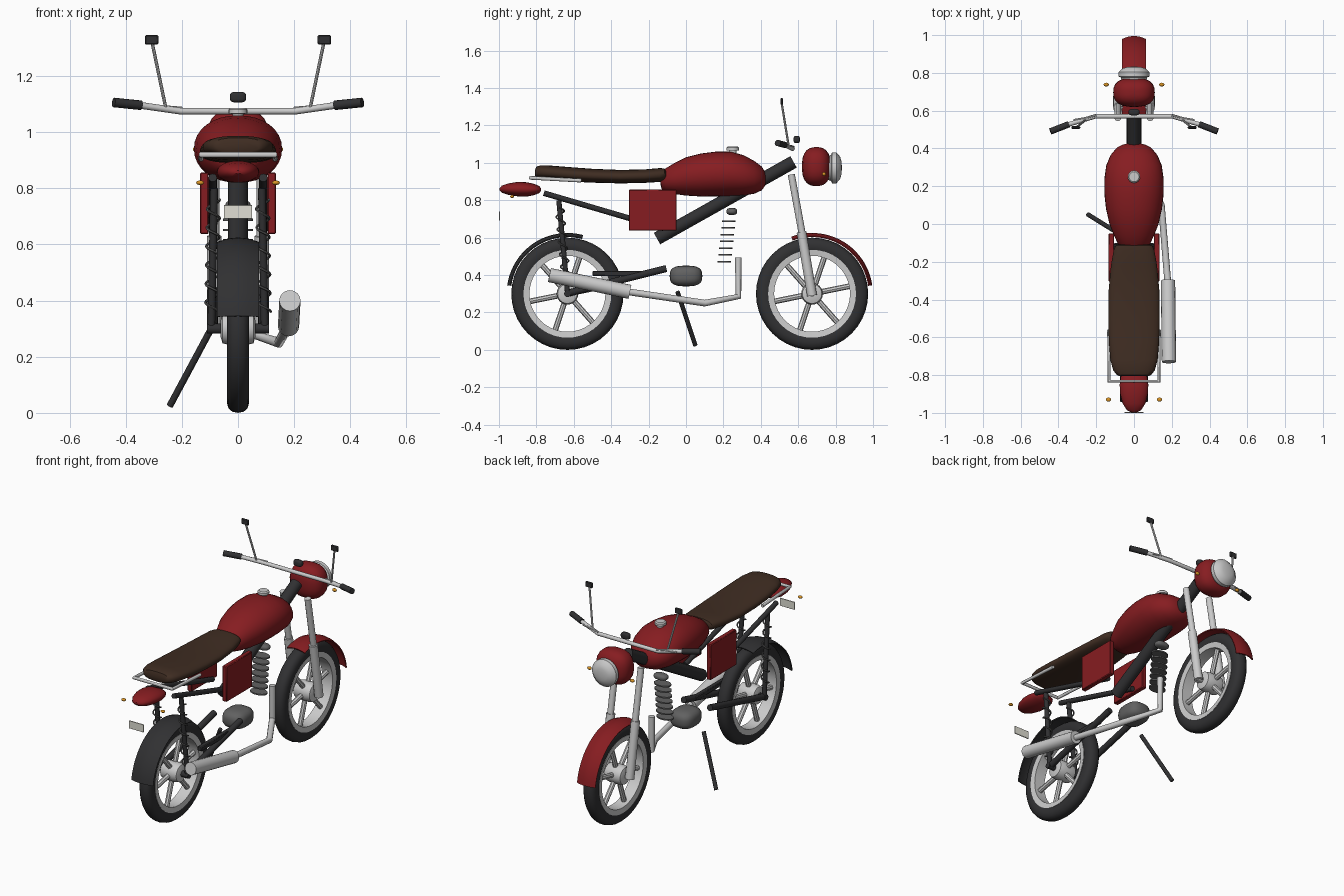
import bpy, bmesh, math
from mathutils import Vector, Matrix

if "Cube" in bpy.data.objects:
    bpy.data.objects.remove(bpy.data.objects["Cube"])

def mat(name, *c):
    m = bpy.data.materials.new(name)
    m.diffuse_color = (*c, 1)
    m.use_nodes = True
    m.node_tree.nodes["Principled BSDF"].inputs["Base Color"].default_value = m.diffuse_color
    return m

RED, DARK = mat("red", .24, .012, .015), mat("dark", .03, .03, .032)
BROWN, GREY = mat("brown", .05, .026, .016), mat("mid_grey", .12, .12, .12)
SILVER, AMBER = mat("silver", .55, .55, .55), mat("amber", .7, .3, .02)
CREAM = mat("cream", .75, .74, .66)

def link(name, me, m):
    me.materials.clear()
    me.materials.append(m)
    o = bpy.data.objects.new(name, me)
    bpy.context.collection.objects.link(o)
    for p in me.polygons:
        p.use_smooth = True
    me.set_sharp_from_angle(angle=math.radians(40))
    return o

def finish(name, bm, m):
    bmesh.ops.remove_doubles(bm, verts=bm.verts, dist=1e-5)
    bmesh.ops.recalc_face_normals(bm, faces=bm.faces)
    me = bpy.data.meshes.new(name)
    bm.to_mesh(me)
    bm.free()
    return link(name, me, m)

def tube(name, pts, r, m, res=4):
    cu = bpy.data.curves.new(name, 'CURVE')
    cu.dimensions = '3D'
    cu.bevel_depth, cu.bevel_resolution, cu.use_fill_caps = r, res, True
    s = cu.splines.new('POLY')
    s.points.add(len(pts) - 1)
    for p, q in zip(s.points, pts):
        p.co = (*q, 1)
    tmp = bpy.data.objects.new(name, cu)
    me = bpy.data.meshes.new_from_object(tmp)
    bpy.data.objects.remove(tmp)
    return link(name, me, m)

def skin(name, rings, m, caps=True, closed=False):
    # bridge equal rings of points
    bm = bmesh.new()
    vs = [[bm.verts.new(p) for p in r] for r in rings]
    n = len(vs[0])
    for i in range(len(vs) if closed else len(vs) - 1):
        a, b = vs[i], vs[(i + 1) % len(vs)]
        for j in range(n):
            k = (j + 1) % n
            bm.faces.new((a[j], a[k], b[k], b[j]))
    if caps and not closed:
        bm.faces.new(vs[0])
        bm.faces.new(vs[-1])
    return finish(name, bm, m)

def lathe(name, prof, c, axis, m, n=32, closed=False, sx=1):
    # prof: (along, radius) pairs spun about the axis through c
    rot = Vector((0, 0, 1)).rotation_difference(Vector(axis)).to_matrix()
    rings = [[Vector(c) + rot @ Vector((sx * r * math.cos(t * math.tau / n), r * math.sin(t * math.tau / n), a))
              for t in range(n)] for a, r in prof]
    return skin(name, rings, m, closed=closed)

def loft(name, rows, m, e=2.3, n=32):
    # rows: (y, bottom, top, half width)
    def ring(y, b, t, w):
        out = []
        for i in range(n):
            c, s = math.cos(i * math.tau / n), math.sin(i * math.tau / n)
            f = lambda v: math.copysign(abs(v) ** (2 / e), v)
            out.append((w * f(c), y, (b + t) / 2 + (t - b) / 2 * f(s)))
        return out
    o = skin(name, [ring(*r) for r in rows], m)
    return o

def blob(name, c, r, m, e=2.0):
    bm = bmesh.new()
    bmesh.ops.create_uvsphere(bm, u_segments=24, v_segments=14, radius=1)
    for v in bm.verts:
        k = sum(abs(a) ** e for a in v.co) ** (-1 / e)
        v.co = Vector(c) + Vector([a * k * b for a, b in zip(v.co, r)])
    return finish(name, bm, m)

def box(name, lo, hi, m, bev=.004):
    bm = bmesh.new()
    bmesh.ops.create_cube(bm, size=1)
    for v in bm.verts:
        v.co = [l + (a + .5) * (h - l) for a, l, h in zip(v.co, lo, hi)]
    bmesh.ops.bevel(bm, geom=bm.edges[:], offset=bev, segments=1, affect='EDGES')
    return finish(name, bm, m)

def both(fn):
    for side, s in (("right", 1), ("left", -1)):
        fn(side, s)

# wheels
def wheel(tag, y):
    c, X = (0, y, .30), (1, 0, 0)
    tyre = [(-.03, .222), (-.038, .235), (-.04, .262), (-.034, .284), (-.02, .296), (0, .30),
            (.02, .296), (.034, .284), (.04, .262), (.038, .235), (.03, .222)]
    lathe(tag + "_tyre", tyre, c, X, DARK, 40, True)
    lathe(tag + "_rim", [(-.036, .203), (-.04, .235), (.04, .235), (.036, .203)], c, X, SILVER, 40, True)
    lathe(tag + "_hub", [(-.062, .03), (-.055, .052), (-.03, .058), (.03, .058), (.055, .052), (.062, .03)],
          c, X, SILVER, 24)
    for i in range(6):
        a = i * math.tau / 6 + .2
        d = Vector((0, math.cos(a), math.sin(a)))
        tube(f"{tag}_spoke_{i}", [Vector(c) + d * .04, Vector(c) + d * .212], .015, SILVER, 2)

RY, FY = -.634, .674
wheel("rear", RY)
wheel("front", FY)

# fenders
def fender(name, y, a0, a1, w, m):
    rings = []
    for i in range(21):
        a = math.radians(a0 + (a1 - a0) * i / 20)
        sec = [(u * w, .325 - .016 * u * u) for u in (-1, -.5, 0, .5, 1)]
        sec += [(x * .96, r - .006) for x, r in reversed(sec)]
        rings.append([(x, y + r * math.cos(a), .30 + r * math.sin(a)) for x, r in sec])
    skin(name, rings, m)

fender("front_fender", FY, 8, 110, .063, RED)
fender("rear_fender", RY, 75, 172, .075, DARK)

# tank, cap and seat
loft("fuel_tank", [(-.137, .885, .925, .03), (-.13, .86, .95, .06), (-.11, .845, .97, .083), (-.06, .833, 1.0, .106),
                   (.0, .825, 1.03, .13), (.08, .82, 1.05, .148), (.16, .82, 1.06, .157), (.24, .822, 1.06, .157),
                   (.31, .826, 1.04, .147), (.365, .835, 1.01, .124), (.405, .853, .98, .09),
                   (.42, .873, .955, .06), (.427, .895, .935, .03)], RED, 2.1)
lathe("fuel_cap", [(-.03, .02), (0, .02), (.002, .033), (.016, .033), (.022, .026)], (0, .25, 1.065), (0, 0, 1), SILVER, 24)
loft("seat", [(-.806, .93, .965, .075), (-.80, .92, .98, .09), (-.775, .915, .987, .11), (-.72, .91, .985, .125),
              (-.62, .90, .977, .133), (-.5, .894, .968, .136), (-.35, .89, .962, .134), (-.22, .893, .965, .122),
              (-.14, .898, .972, .108), (-.115, .905, .97, .098), (-.108, .915, .96, .085)], BROWN, 2.5)

# frame
tube("main_frame", [(0, -.155, .595), (0, .575, 1.005)], .035, DARK)
def frame_side(side, s):
    x = .09 * s
    tube(side + "_subframe_rail", [(x, -.76, .838), (x, -.12, .65)], .015, DARK)
    tube(side + "_swing_arm", [(x, RY + .01, .305), (x, -.105, .435)], .019, DARK)
    tube(side + "_shock_rod", [(.085 * s, -.68, .80), (.095 * s, RY, .31)], .014, DARK)
    a, b = Vector((.087 * s, -.676, .76)), Vector((.094 * s, -.64, .36))
    tube(side + "_shock_spring", [a.lerp(b, i / 84) + .023 * Vector((math.cos(i * math.tau / 14),
         math.sin(i * math.tau / 14), 0)) for i in range(85)], .0045, GREY, 1)
    lo, hi = sorted((.105 * s, .135 * s))
    box(side + "_side_panel", (lo, -.305, .637), (hi, -.05, .857), RED)
    # front fork
    tube(side + "_fork_upper", [(.085 * s, .563, .938), (.085 * s, .625, .60)], .019, SILVER)
    tube(side + "_fork_lower", [(.085 * s, .617, .63), (.085 * s, .674, .29)], .026, SILVER)
    # indicators
    blob(side + "_rear_indicator", (.135 * s, -.93, .82), (.014, .011, .008), AMBER)
    blob(side + "_front_indicator", (.147 * s, .738, .94), (.014, .01, .01), AMBER)
    # handlebar grips, mirrors
    tube(side + "_grip", [(.345 * s, .528, 1.096), (.443 * s, .49, 1.106)], .017, DARK)
    tube(side + "_lever", [(.2 * s, .575, 1.085), (.26 * s, .56, 1.09), (.32 * s, .55, 1.09)], .006, SILVER, 2)
    tube(side + "_mirror_stem", [(.257 * s, .55, 1.085), (.305 * s, .512, 1.315)], .006, SILVER, 2)
    lo, hi = sorted((.284 * s, .332 * s))
    box(side + "_mirror", (lo, .504, 1.312), (hi, .518, 1.346), DARK)
both(frame_side)
tube("rear_axle", [(-.11, RY, .30), (.11, RY, .30)], .018, DARK)
tube("front_axle", [(-.095, FY, .30), (.095, FY, .30)], .016, SILVER)
box("chain_guard", (.07, -.5, .395), (.10, -.2, .422), DARK)
tube("handlebar", [(-.35, .526, 1.096), (-.205, .57, 1.075), (.205, .57, 1.075), (.35, .526, 1.096)], .012, SILVER)
blob("gauge", (0, .592, 1.125), (.029, .017, .019), DARK, 3.5)

# grab rail, tail lamp, plate
tube("grab_rail", [(-.132, -.56, .905), (-.132, -.832, .92), (.132, -.832, .92), (.132, -.56, .905)], .01, SILVER)
loft("tail_lamp", [(-.997, .852, .864, .015), (-.985, .84, .878, .038), (-.95, .829, .89, .06), (-.90, .821, .898, .073),
                   (-.85, .82, .896, .076), (-.81, .828, .887, .07), (-.785, .838, .876, .055), (-.775, .85, .864, .03)], RED, 2.1)
box("number_plate", (-.05, -1.0, .692), (.05, -.994, .74), CREAM, .001)

# headlamp
blob("headlamp_shell", (0, .697, .98), (.11, .077, .104), RED, 2.6)
lathe("headlamp_lens", [(-.03, .06), (0, .07), (.005, .083), (.028, .083), (.034, .075), (.048, .06), (.055, .035), (.057, .012)],
      (0, .776, .973), (0, 1, 0), SILVER)

# engine
blob("engine", (0, 0, .395), (.075, .087, .055), GREY, 3)
for i in range(7):
    lathe(f"cooling_fin_{i}", [(-.004, .036), (.004, .036)], (0, .205 + .004 * i, .472 + .036 * i), (0, 0, 1), GREY, 24, sx=1.5)
blob("cylinder_head", (0, .245, .74), (.045, .029, .019), GREY, 2.6)

# exhaust and side stand
tube("exhaust_pipe", [(.04, .28, .495), (.04, .28, .285), (.145, .10, .25), (.18, -.32, .312)], .018, SILVER)
tube("muffler", [(.18, -.30, .31), (.185, -.73, .40)], .038, SILVER, 6)
tube("side_stand", [(-.09, -.045, .31), (-.243, .05, .025)], .012, DARK)
